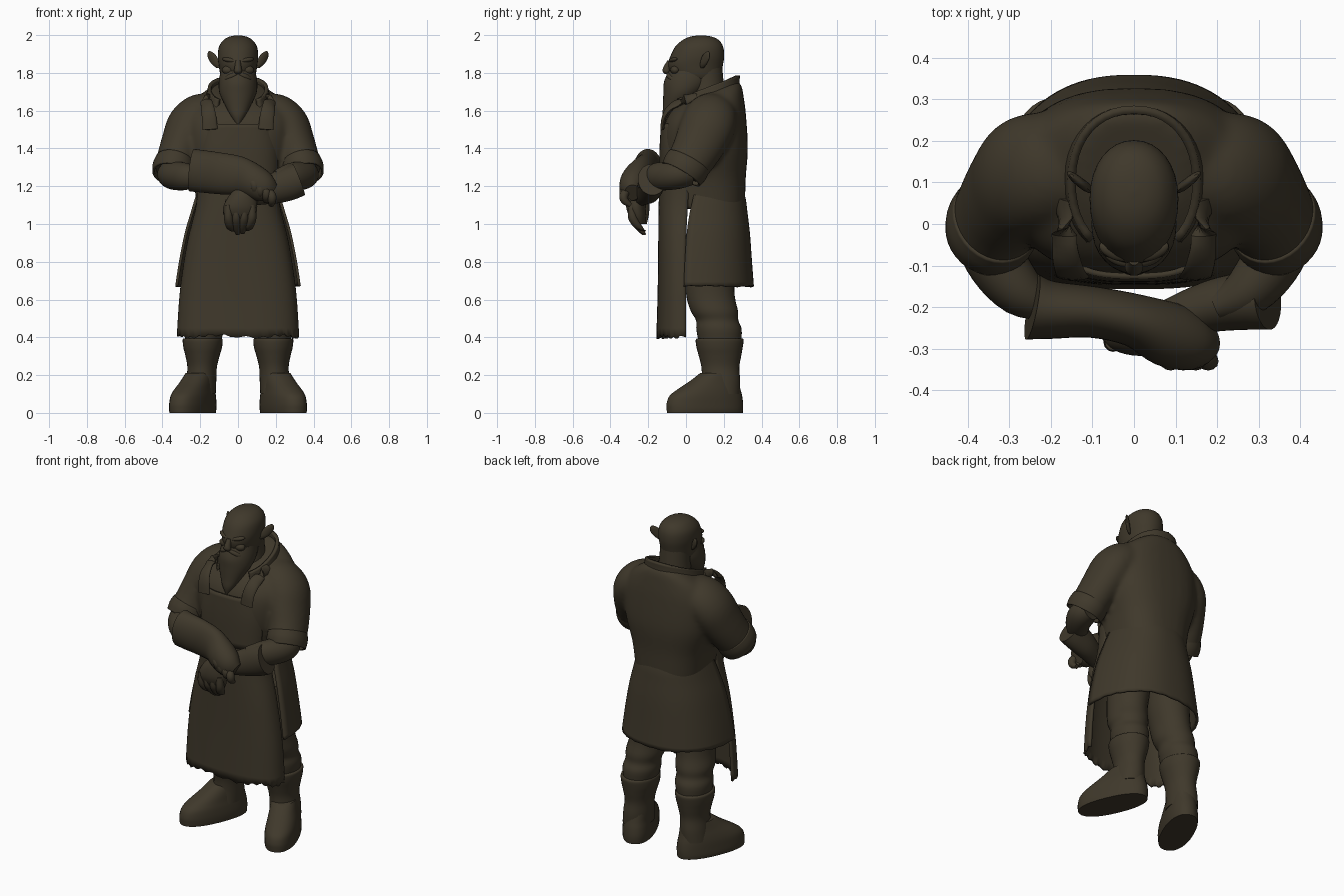
import bpy, bmesh, math
from mathutils import Vector, Matrix

mat = bpy.data.materials.new("dark brown")
mat.diffuse_color = (0.050, 0.040, 0.024, 1)


def finish(name, bm, thick=0):
    bmesh.ops.recalc_face_normals(bm, faces=bm.faces)
    me = bpy.data.meshes.new(name)
    bm.to_mesh(me)
    bm.free()
    me.materials.append(mat)
    ob = bpy.data.objects.new(name, me)
    bpy.context.collection.objects.link(ob)
    bpy.ops.object.select_all(action='DESELECT')
    ob.select_set(True)
    bpy.context.view_layer.objects.active = ob
    if thick:
        m = ob.modifiers.new("thickness", 'SOLIDIFY')
        m.thickness = thick
        m.offset = 0
    bpy.ops.object.shade_smooth_by_angle(angle=math.radians(45))
    return ob


def smooth_rings(rings, steps):
    """Catmull-Rom interpolation through the given sections."""
    r = [Vector(q) for q in rings]
    out = []
    for i in range(len(r) - 1):
        p0, p1, p2, p3 = r[max(i - 1, 0)], r[i], r[i + 1], r[min(i + 2, len(r) - 1)]
        for k in range(steps):
            t = k / steps
            out.append(0.5 * (2 * p1 + (p2 - p0) * t + (2 * p0 - 5 * p1 + 4 * p2 - p3) * t * t
                              + (3 * p1 - p0 - 3 * p2 + p3) * t ** 3))
    return out + [r[-1]]


def loft(name, rings, flat=True, ref=(0, 0, 1), arc=None, power=2.0, n=32,
         steps=4, thick=0, turn=0, hem=None, warp=None):
    """Sections (x, y, z, a, b), level when flat, else square to the path."""
    rs = smooth_rings(rings, steps)
    bm = bmesh.new()
    a0, a1 = arc or (0, 360)
    cols = n + 1 if arc else n
    rot = Matrix.Rotation(math.radians(turn), 3, 'Z')
    loops = []
    for i, q in enumerate(rs):
        c = Vector(q[:3])
        u, v = rot @ Vector((1, 0, 0)), rot @ Vector((0, 1, 0))
        if not flat:
            t = (Vector(rs[min(i + 1, len(rs) - 1)][:3]) - Vector(rs[max(i - 1, 0)][:3])).normalized()
            u = t.cross(Vector(ref)).normalized()
            v = u.cross(t)
        loop = []
        for k in range(cols):
            an = math.radians(a0 + (a1 - a0) * k / n)
            cs, sn = math.cos(an), math.sin(an)
            p = c + u * max(q[3], .002) * math.copysign(abs(cs) ** (2 / power), cs) \
                  + v * max(q[4], .002) * math.copysign(abs(sn) ** (2 / power), sn)
            if hem and i == len(rs) - 1:
                p.z += hem * math.sin(k * 1.1) * math.cos(k * .7)
            if warp:
                p.z += warp(p)
            loop.append(bm.verts.new(p))
        loops.append(loop)
    for A, B in zip(loops, loops[1:]):
        for k in range(n):
            j = (k + 1) % cols
            bm.faces.new((A[k], A[j], B[j], B[k]))
    if not arc and not thick:
        bm.faces.new(loops[0])
        bm.faces.new(loops[-1])
    return finish(name, bm, thick)


def ball(name, loc, size, rot=(0, 0, 0)):
    bm = bmesh.new()
    bmesh.ops.create_uvsphere(bm, u_segments=20, v_segments=12, radius=1)
    ob = finish(name, bm)
    ob.location, ob.scale, ob.rotation_euler = loc, size, rot
    return ob


# Coat body with sleeves, blended into one surface
def slope(p):
    return (p.y - .22) * .38 * min(max((p.z - 1.45) / .3, 0), 1)


parts = [loft("coat", [(0, .135, 1.745, .125, .125), (0, .12, 1.715, .18, .172), (0, .105, 1.655, .255, .2),
                       (0, .1, 1.56, .295, .218), (0, .1, 1.4, .288, .228), (0, .1, 1.25, .242, .217),
                       (0, .095, 1.15, .225, .219), (0, .1, 1.08, .215, .212)], power=2.5, warp=slope)]
for s in (-1, 1):
    parts.append(loft("sleeve", [(s * .13, .13, 1.62, .08, .1), (s * .2, .13, 1.585, .108, .135),
                                 (s * .257, .118, 1.525, .118, .145), (s * .292, .08, 1.44, .112, .138),
                                 (s * .322, .035, 1.355, .106, .125), (s * .345, -.015, 1.28, .103, .115)],
                      flat=False, ref=(0, 1, 0)))
for ob in parts:
    ob.select_set(True)
bpy.context.view_layer.objects.active = parts[0]
bpy.ops.object.join()
coat = bpy.context.view_layer.objects.active
m = coat.modifiers.new("blend", 'REMESH')
m.mode, m.voxel_size, m.use_smooth_shade = 'VOXEL', .012, True
m = coat.modifiers.new("soften", 'SMOOTH')
m.factor, m.iterations = .5, 16

# Coat skirt, open at the front
loft("coat_skirt", [(0, .06, 1.2, .2, .23), (0, .045, 1.13, .222, .264), (0, .03, 1.06, .243, .288),
                    (0, .015, .95, .275, .316), (0, .005, .8, .305, .337), (0, 0, .67, .325, .352)],
     arc=(-1, 181), power=2.4, thick=.015, n=48, hem=.005)
# Standing collar, falling towards the chest
loft("collar", [(0, .1, 1.67, .18, .185), (0, .1, 1.73, .162, .175), (0, .1, 1.785, .15, .175)],
     arc=(-50, 230), power=2.2, thick=.02, warp=lambda p: (p.y - .27) * .4)

# Apron skirt and bib
loft("apron_skirt", [(0, .02, 1.25, .21, .15), (0, .01, 1.1, .215, .148), (0, 0, .9, .262, .14),
                     (0, 0, .65, .30, .143), (0, 0, .405, .317, .15)],
     arc=(180, 360), power=2.7, thick=.014, n=48, hem=.014)
loft("apron_bib", [(0, .05, 1.53, .195, .175), (0, .04, 1.4, .22, .173), (0, .025, 1.22, .215, .158)],
     arc=(205, 335), power=2.9, thick=.014)

# Neck, head and beard
loft("neck", [(0, .11, 1.62, .1, .1), (0, .11, 1.74, .088, .09), (0, .1, 1.85, .085, .09)])
loft("head", [(0, .065, 1.74, .06, .085), (0, .055, 1.78, .09, .125), (0, .05, 1.84, .102, .145),
              (0, .06, 1.89, .107, .142), (0, .07, 1.94, .1, .126), (0, .078, 1.975, .075, .094),
              (0, .08, 1.993, .042, .052), (0, .08, 1.999, .004, .004)], power=2.1)
loft("beard", [(0, .02, 1.81, .092, .112), (0, .005, 1.75, .102, .122), (0, -.02, 1.69, .097, .1),
               (0, -.065, 1.62, .064, .057), (0, -.092, 1.57, .036, .032), (0, -.105, 1.525, .006, .008)])
loft("nose", [(0, -.085, 1.865, .013, .014), (0, -.1, 1.83, .018, .02),
              (0, -.104, 1.808, .022, .02), (0, -.096, 1.793, .012, .014)])

for s, side in ((-1, "right"), (1, "left")):
    # Face details
    ball(side + "_brow", (s * .045, -.066, 1.868), (.042, .02, .013), (0, s * -.15, s * .4))
    ball(side + "_cheek", (s * .05, -.056, 1.815), (.035, .026, .024))
    ball(side + "_moustache", (s * .036, -.08, 1.78), (.042, .02, .016), (0, s * .4, s * .4))
    # Ear, narrow at the lobe and leaning outwards
    loft(side + "_ear", [(s * .104, .085, 1.825, .006, .01), (s * .118, .092, 1.845, .011, .024),
                         (s * .132, .102, 1.875, .011, .032), (s * .142, .11, 1.9, .009, .024),
                         (s * .15, .116, 1.915, .003, .006)], turn=s * -50, n=16)
    # Apron neck strap
    loft(side + "_strap", [(s * .148, -.126, 1.5, .04, .01), (s * .153, -.116, 1.565, .038, .012),
                           (s * .162, -.085, 1.615, .036, .014), (s * .168, -.025, 1.648, .032, .014),
                           (s * .165, .06, 1.672, .028, .012)],
         flat=False, ref=(0, 1, .3), n=16)
    # Sleeve hem
    loft(side + "_sleeve_hem", [(s * .332, .015, 1.33, .1, .116), (s * .342, -.005, 1.295, .106, .118),
                                (s * .35, -.025, 1.262, .1, .11)],
         flat=False, ref=(0, 1, 0), thick=.012)
    # Bare forearm
    loft(side + "_forearm", [(s * .345, .03, 1.265, .06, .06), (s * .35, -.03, 1.262, .078, .074),
                             (s * .325, -.1, 1.255, .072, .076), (s * .27, -.165, 1.25, .06, .07),
                             (s * .2, -.2, 1.24, .035, .045)], flat=False)
    # Trousers with knee folds
    loft(side + "_trouser", [(s * .13, .13, .95, .115, .13), (s * .145, .125, .75, .115, .13),
                             (s * .16, .13, .62, .105, .128), (s * .17, .15, .54, .108, .125),
                             (s * .175, .165, .49, .098, .112), (s * .18, .175, .44, .104, .12),
                             (s * .185, .18, .36, .09, .11)])
    # Boot shaft flaring at the top
    loft(side + "_boot_shaft", [(s * .187, .178, .395, .1, .118), (s * .187, .178, .385, .106, .127),
                                (s * .187, .178, .345, .102, .122), (s * .188, .18, .3, .09, .112),
                                (s * .19, .182, .24, .078, .1),
                                (s * .195, .185, .17, .08, .102), (s * .2, .18, .1, .082, .105)])
    # Boot foot, toes turned out
    loft(side + "_boot_foot", [(s * .24, .1, 0, .09, .212), (s * .24, .1, .02, .093, .214),
                               (s * .239, .1, .05, .093, .214),
                               (s * .237, .105, .09, .09, .203), (s * .229, .122, .125, .084, .175),
                               (s * .214, .147, .165, .077, .137), (s * .2, .172, .21, .07, .1)],
         power=2.3, turn=s * 23)

# Right glove lying across the front
loft("right_glove", [(-.245, -.2, 1.285, .08, .113), (-.2, -.207, 1.28, .07, .112),
                     (-.1, -.212, 1.268, .062, .11), (0, -.232, 1.255, .064, .104),
                     (.08, -.265, 1.225, .078, .092), (.14, -.285, 1.19, .068, .078),
                     (.18, -.285, 1.165, .04, .05)], flat=False)
for i in range(4):
    x, z = .085 + i * .03, 1.215 - i * .02
    loft("right_finger_%d" % (i + 1), [(x - .03, -.3, z + .03, .02, .022), (x, -.328, z, .023, .025),
                                       (x + .005, -.325, z - .03, .021, .022),
                                       (x, -.295, z - .055, .012, .014)],
         flat=False, ref=(1, 0, 0), n=12)
# Left glove tucked under it, hand hanging down
loft("left_glove_cuff", [(.322, -.18, 1.235, .075, .088), (.27, -.185, 1.215, .07, .09),
                         (.2, -.195, 1.19, .064, .082), (.13, -.215, 1.17, .055, .068),
                         (.06, -.24, 1.15, .045, .055)], flat=False)
loft("left_hand", [(.05, -.25, 1.2, .05, .04), (.025, -.262, 1.15, .072, .05),
                   (.012, -.265, 1.09, .09, .052), (.01, -.255, 1.04, .082, .045),
                   (.01, -.245, 1.0, .06, .03)])
for i in range(4):
    x = -.05 + i * .041
    tip = .935 + abs(i - 1.4) * .018
    loft("left_finger_%d" % (i + 1), [(x, -.285, 1.1, .02, .02), (x, -.28, 1.03, .024, .026),
                                      (x * .8, -.25, .98, .022, .023),
                                      (x * .6 + .004, -.222, tip, .009, .01)], n=12)
loft("left_thumb", [(-.04, -.22, 1.13, .025, .025), (-.055, -.22, 1.06, .024, .025),
                    (-.04, -.22, 1.0, .01, .012)], n=12)
